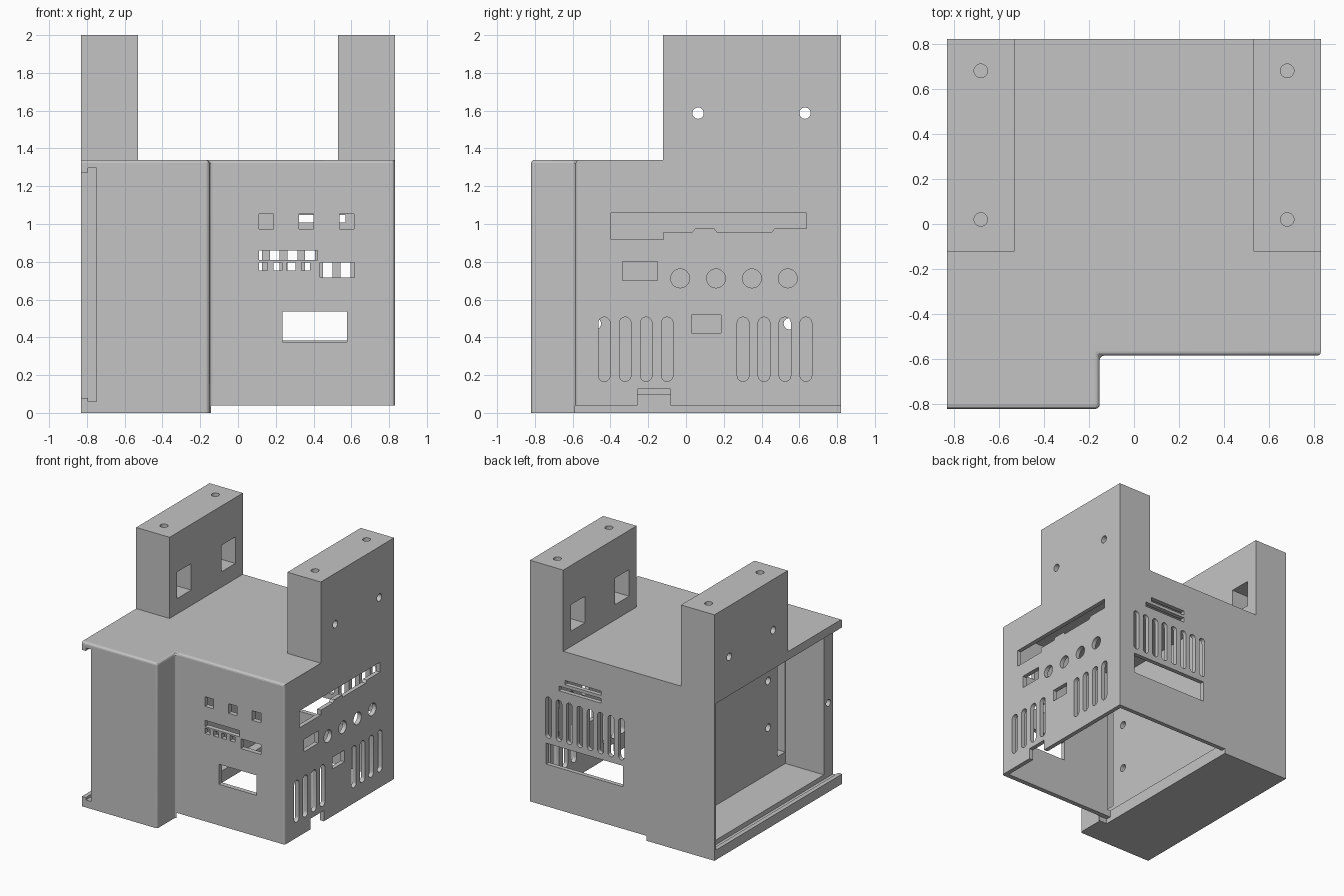
import bpy, bmesh, math

if "Cube" in bpy.data.objects:
    bpy.data.objects.remove(bpy.data.objects["Cube"])

grey = bpy.data.materials.new("plain_grey")
grey.diffuse_color = (0.55, 0.55, 0.55, 1)
grey.use_nodes = True
grey.node_tree.nodes["Principled BSDF"].inputs["Base Color"].default_value = grey.diffuse_color


def rect(u0, u1, v0, v1):
    return [(u0, v0), (u1, v0), (u1, v1), (u0, v1)]


def disc(u, v, r, n=28):
    return [(u + r * math.cos(2 * math.pi * i / n), v + r * math.sin(2 * math.pi * i / n)) for i in range(n)]


def slot(u, v0, v1, w, n=14):
    """Upright slot with round ends."""
    r = w / 2
    top = [(u + r * math.cos(math.pi * i / n), v1 - r + r * math.sin(math.pi * i / n)) for i in range(n + 1)]
    return top + [(u - r * math.cos(math.pi * i / n), v0 + r - r * math.sin(math.pi * i / n)) for i in range(n + 1)]


def add_prism(bm, pts, axis, a, b):
    place = {'x': lambda u, v, w: (w, u, v), 'y': lambda u, v, w: (u, w, v), 'z': lambda u, v, w: (u, v, w)}[axis]
    lo = [bm.verts.new(place(u, v, a)) for u, v in pts]
    hi = [bm.verts.new(place(u, v, b)) for u, v in pts]
    bm.faces.new(lo[::-1])
    bm.faces.new(hi)
    n = len(pts)
    for i in range(n):
        bm.faces.new((lo[i], lo[(i + 1) % n], hi[(i + 1) % n], hi[i]))


def make(name, prisms, bevel=None):
    bm = bmesh.new()
    for p in prisms:
        add_prism(bm, *p)
    bmesh.ops.recalc_face_normals(bm, faces=bm.faces[:])
    if bevel:
        edges = [e for e in bm.edges if bevel(e.verts[0].co, e.verts[1].co)]
        bmesh.ops.bevel(bm, geom=edges, offset=0.018, segments=3, profile=0.5, affect='EDGES')
    me = bpy.data.meshes.new(name)
    bm.to_mesh(me)
    bm.free()
    me.materials.append(grey)
    ob = bpy.data.objects.new(name, me)
    bpy.context.collection.objects.link(ob)
    return ob


def cut(ob, prisms):
    """Subtract prisms that do not touch one another."""
    cutter = make("cutter", prisms)
    cutter.hide_render = True
    m = ob.modifiers.new("cut", 'BOOLEAN')
    m.operation, m.solver, m.object = 'DIFFERENCE', 'EXACT', cutter
    bpy.context.view_layer.objects.active = ob
    bpy.ops.object.modifier_apply(modifier=m.name)
    bpy.data.objects.remove(cutter)


def box(x0, x1, y0, y1, z0, z1):
    return (rect(x0, x1, y0, y1), 'z', z0, z1)


def nudge(shapes):
    return [[(u + 0.004, v - 0.003) for u, v in p] for p in shapes]


# Main case: stepped footprint with softened front edges
def front_edge(a, b):
    upright = abs(a.z - b.z) > 1 and a.y < -0.5 and a.x > -0.8
    top = a.z > 1.3 and b.z > 1.3 and a.y < -0.5 and b.y < -0.5
    return upright or top


case = make("case_body", [([(-0.83, -0.82), (-0.152, -0.82), (-0.152, -0.584), (0.83, -0.584),
                            (0.83, 0.82), (-0.83, 0.82)], 'z', 0, 1.34)], front_edge)

# Open underside and right chamber
cut(case, [box(-0.22, 1, -0.587, 1, -0.2, 0.04)])
cut(case, [box(-0.22, 0.795, -0.545, 0.785, -0.2, 1.30)])
cut(case, [box(-0.292, -0.19, -0.785, 0.785, 0.097, 1.30)])

# Left chamber behind a thick front wall, with sliding cover groove
cut(case, [box(-0.76, -0.403, -0.70, 0.785, 0.097, 1.26)])
cut(case, [box(-0.795, -0.75, -1, 0.80, 0.06, 1.297)])
cut(case, [box(-1, -0.77, -1, 0.80, 0.08, 1.272)])

# Thick divider: cable gap and mounting holes
cut(case, [box(-0.45, -0.27, -0.699, -0.60, 0.19, 1.17)] +
    [(disc(y, z, 0.03), 'x', -0.45, -0.25) for y in (-0.48, 0.547) for z in (0.472, 0.852)])

# Cover screw hole
cut(case, [(disc(-0.757, 0.66, 0.028), 'x', -0.77, -0.60)])

# Front panel openings
front = [rect(x, x + 0.077, 0.977, 1.055) for x in (0.108, 0.32, 0.533)]
front += [rect(x, x + 0.045, 0.757, 0.80) for x in (0.108, 0.185, 0.256, 0.333)]
front += [rect(0.108, 0.418, 0.812, 0.863), rect(0.43, 0.613, 0.72, 0.80), rect(0.232, 0.572, 0.377, 0.54)]
cut(case, [(p, 'y', -0.7, -0.5) for p in nudge(front)])

# Right panel openings
side = [[(-0.402, 0.922), (-0.124, 0.922), (-0.124, 0.96), (0.03, 0.96), (0.045, 0.98), (0.145, 0.98),
         (0.16, 0.96), (0.45, 0.96), (0.465, 0.98), (0.635, 0.98), (0.635, 1.06), (-0.402, 1.06)]]
side += [disc(y, 0.715, 0.05) for y in (-0.035, 0.155, 0.345, 0.535)]
side += [slot(s + 0.111 * i, 0.17, 0.51, 0.062) for s in (-0.437, 0.298) for i in range(4)]
side += [rect(-0.34, -0.156, 0.705, 0.805), rect(0.025, 0.18, 0.425, 0.52), rect(-0.26, -0.087, -0.1, 0.13)]
cut(case, [(p, 'x', 0.72, 0.9) for p in nudge(side)])

# Back panel openings
back = [slot(0.003 + 0.0937 * i, 0.60, 0.935, 0.052) for i in range(8)]
back += [rect(-0.01, 0.68, 0.385, 0.555), rect(0.185, 0.565, 1.012, 1.05), rect(0.185, 0.51, 1.075, 1.11)]
cut(case, [(p, 'y', 0.74, 0.9) for p in nudge(back)])

# Two mounting towers with nut pockets and screw holes
for side_name, s in (("left", -1), ("right", 1)):
    xs = sorted((s * 0.53, s * 0.83))
    tower = make(side_name + "_mounting_tower", [box(xs[0], xs[1], -0.122, 0.82, 1.34, 2.0)])
    px = sorted((s * 0.45, s * 0.745))
    cut(tower, [box(px[0], px[1], y - 0.09, y + 0.09, 1.465, 1.68) for y in (0.065, 0.632)])
    cut(tower, [(disc(y, 1.587, 0.03), 'x', *sorted((s * 0.7, s * 0.9))) for y in (0.064, 0.63)])
    cut(tower, [(disc(s * 0.68, y, 0.03), 'z', 1.62, 2.1) for y in (0.02, 0.68)])

# Smooth only the round holes
for ob in list(bpy.context.scene.objects):
    bpy.ops.object.select_all(action='DESELECT')
    ob.select_set(True)
    bpy.context.view_layer.objects.active = ob
    bpy.ops.object.shade_smooth_by_angle(angle=math.radians(14))
